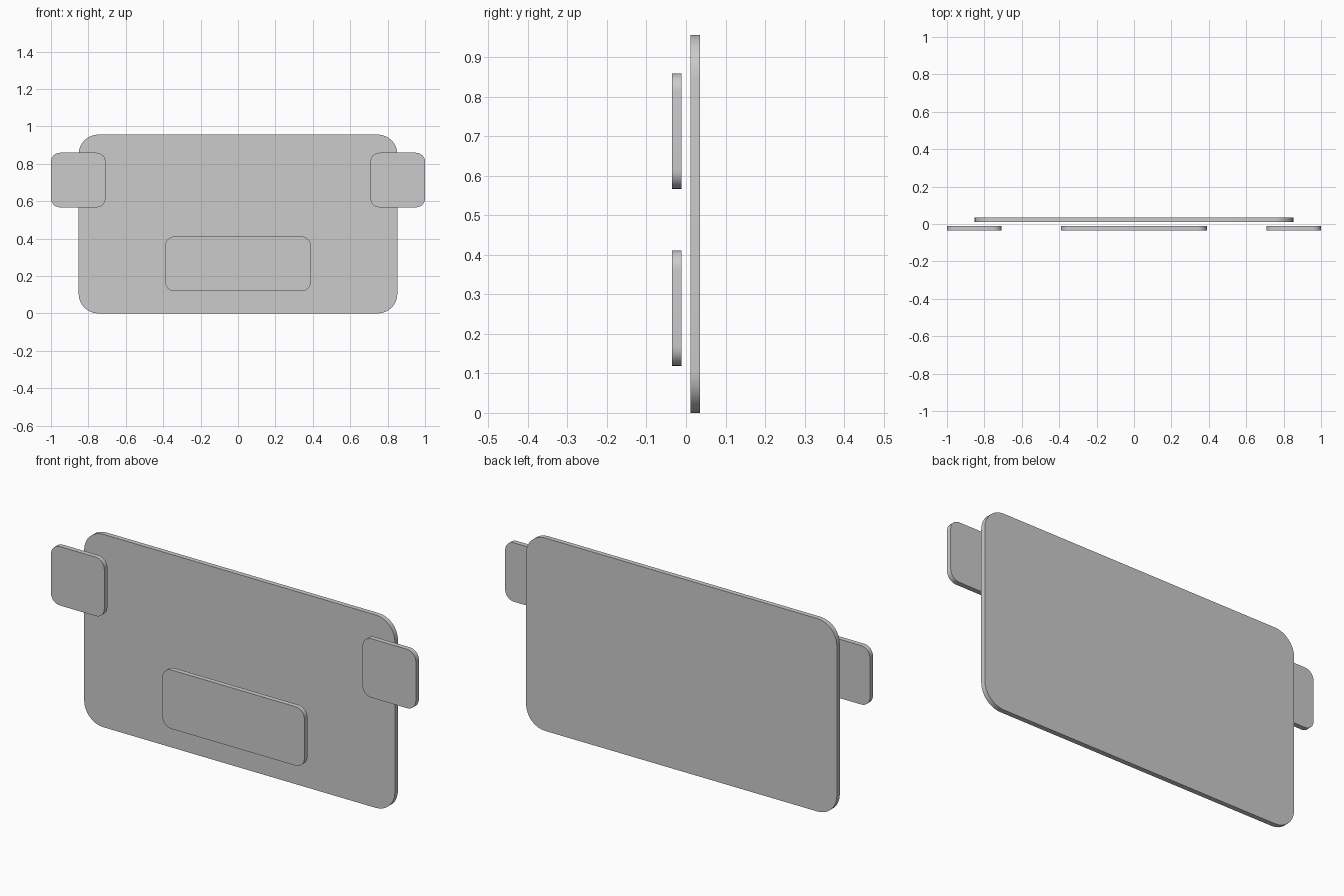
import bpy
import bmesh
from math import cos, sin, pi, radians

cube = bpy.data.objects.get("Cube")
if cube:
    bpy.data.objects.remove(cube, do_unlink=True)

grey = bpy.data.materials.new("light grey")
grey.use_nodes = True
grey.diffuse_color = (0.6, 0.6, 0.6, 1)
grey.node_tree.nodes["Principled BSDF"].inputs["Base Color"].default_value = (0.6, 0.6, 0.6, 1)

THICKNESS = 0.024
STEPS = 8


def rounded_plate(name, x, z, width, height, radius, front_y):
    """Upright plate with rounded corners, centred on x and z."""
    bm = bmesh.new()
    outline = []
    corners = [(1, 1), (-1, 1), (-1, -1), (1, -1)]
    for quarter, (sx, sz) in enumerate(corners):
        cx = x + sx * (width / 2 - radius)
        cz = z + sz * (height / 2 - radius)
        for i in range(STEPS + 1):
            a = (quarter + i / STEPS) * pi / 2
            outline.append(bm.verts.new((cx + radius * cos(a), front_y, cz + radius * sin(a))))
    face = bm.faces.new(outline)
    new = bmesh.ops.extrude_face_region(bm, geom=[face])["geom"]
    back = [v for v in new if isinstance(v, bmesh.types.BMVert)]
    bmesh.ops.translate(bm, verts=back, vec=(0, THICKNESS, 0))
    bmesh.ops.recalc_face_normals(bm, faces=bm.faces)
    mesh = bpy.data.meshes.new(name)
    bm.to_mesh(mesh)
    bm.free()
    mesh.materials.append(grey)
    obj = bpy.data.objects.new(name, mesh)
    bpy.context.collection.objects.link(obj)
    bpy.ops.object.select_all(action="DESELECT")
    obj.select_set(True)
    bpy.context.view_layer.objects.active = obj
    bpy.ops.object.shade_smooth_by_angle(angle=radians(30))
    return obj


# Large back panel
rounded_plate("main_panel", 0, 0.478, 1.704, 0.956, 0.105, 0.012)

# Side tabs and lower plate, floating in front of the panel
for side, sign in (("left", 1), ("right", -1)):
    rounded_plate(side + "_tab", sign * 0.854, 0.713, 0.292, 0.292, 0.048, -0.036)
rounded_plate("lower_plate", 0, 0.265, 0.778, 0.292, 0.048, -0.036)
